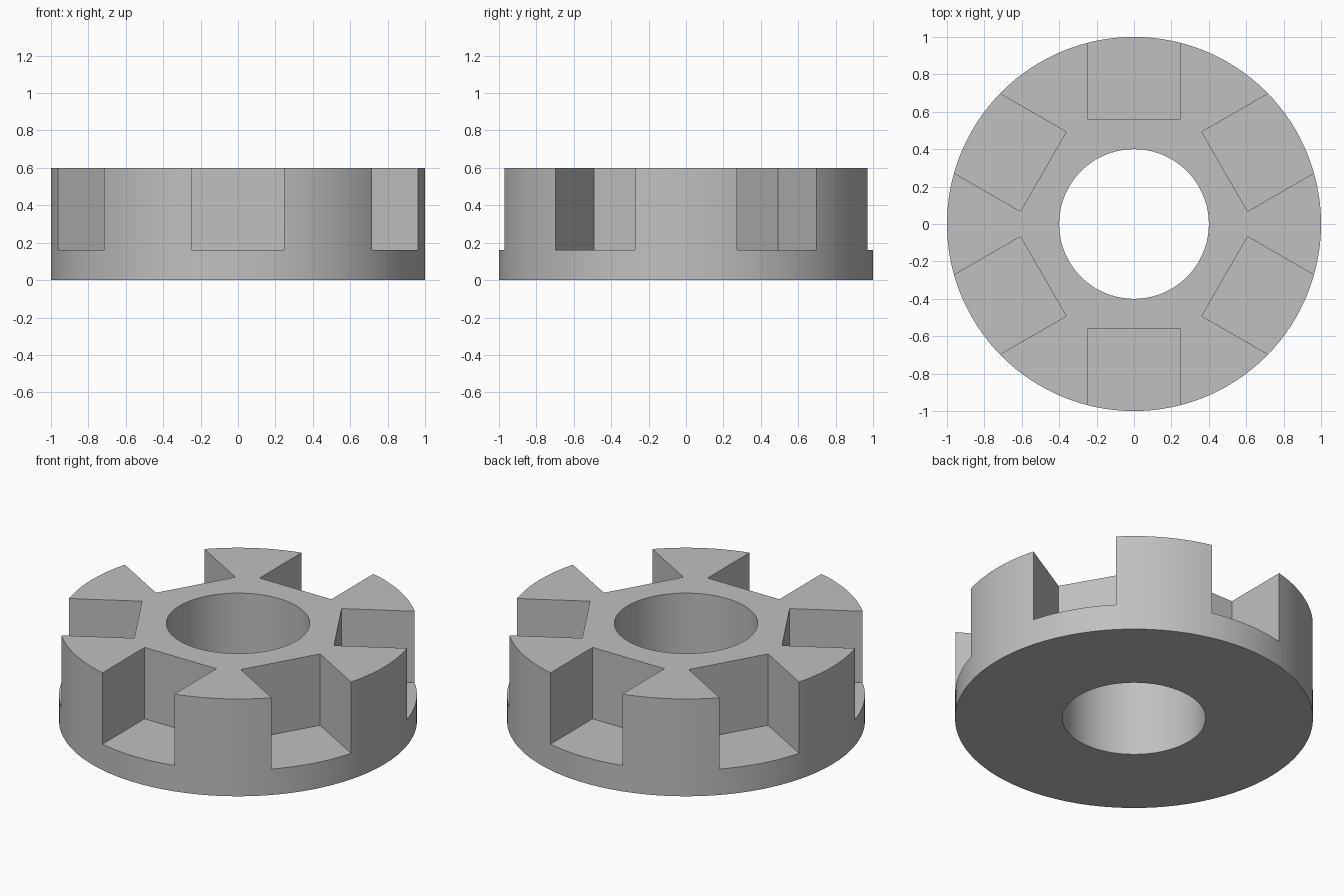
import bpy, bmesh
from math import cos, sin, pi, radians
from mathutils import Matrix

default = bpy.data.objects.get("Cube")
if default:
    bpy.data.objects.remove(default, do_unlink=True)

SEGMENTS = 128
OUTER, BORE, HEIGHT = 1.0, 0.4, 0.6
SLOT_FLOOR, SLOT_DEPTH, SLOT_WIDTH = 0.16, 0.56, 0.49

grey = bpy.data.materials.new("plain grey")
grey.use_nodes = True
colour = (0.53, 0.53, 0.53, 1)
grey.diffuse_color = colour
grey.node_tree.nodes["Principled BSDF"].inputs["Base Color"].default_value = colour


def finish(bm, name):
    bmesh.ops.recalc_face_normals(bm, faces=bm.faces)
    mesh = bpy.data.meshes.new(name)
    bm.to_mesh(mesh)
    bm.free()
    mesh.materials.append(grey)
    obj = bpy.data.objects.new(name, mesh)
    bpy.context.collection.objects.link(obj)
    return obj


# Ring body: a rectangular section swept round the axis
bm = bmesh.new()
section = [(BORE, 0), (OUTER, 0), (OUTER, HEIGHT), (BORE, HEIGHT)]
rings = []
for i in range(SEGMENTS):
    a = 2 * pi * i / SEGMENTS
    rings.append([bm.verts.new((r * cos(a), r * sin(a), z)) for r, z in section])
for i, ring in enumerate(rings):
    following = rings[(i + 1) % SEGMENTS]
    for j in range(4):
        k = (j + 1) % 4
        bm.faces.new((ring[j], following[j], following[k], ring[k]))
body = finish(bm, "slotted_ring")

# Six square slots, open at the rim and the top
bm = bmesh.new()
length, tall = 0.6, 0.6
for i in range(6):
    place = (Matrix.Rotation(radians(30 + 60 * i), 4, "Z")
             @ Matrix.Translation((SLOT_DEPTH + length / 2, 0, SLOT_FLOOR + tall / 2))
             @ Matrix.Diagonal((length, SLOT_WIDTH, tall, 1)))
    bmesh.ops.create_cube(bm, size=1, matrix=place)
cutter = finish(bm, "slot_cutter")
cutter.hide_render = True

# Cut the slots, then drop the cutter
cut = body.modifiers.new("slots", "BOOLEAN")
cut.operation = "DIFFERENCE"
cut.solver = "EXACT"
cut.object = cutter
bpy.ops.object.select_all(action="DESELECT")
body.select_set(True)
bpy.context.view_layer.objects.active = body
bpy.ops.object.modifier_apply(modifier=cut.name)
bpy.data.objects.remove(cutter, do_unlink=True)

# Smooth round walls with sharp slot edges
bpy.ops.object.shade_smooth_by_angle(angle=radians(25))
